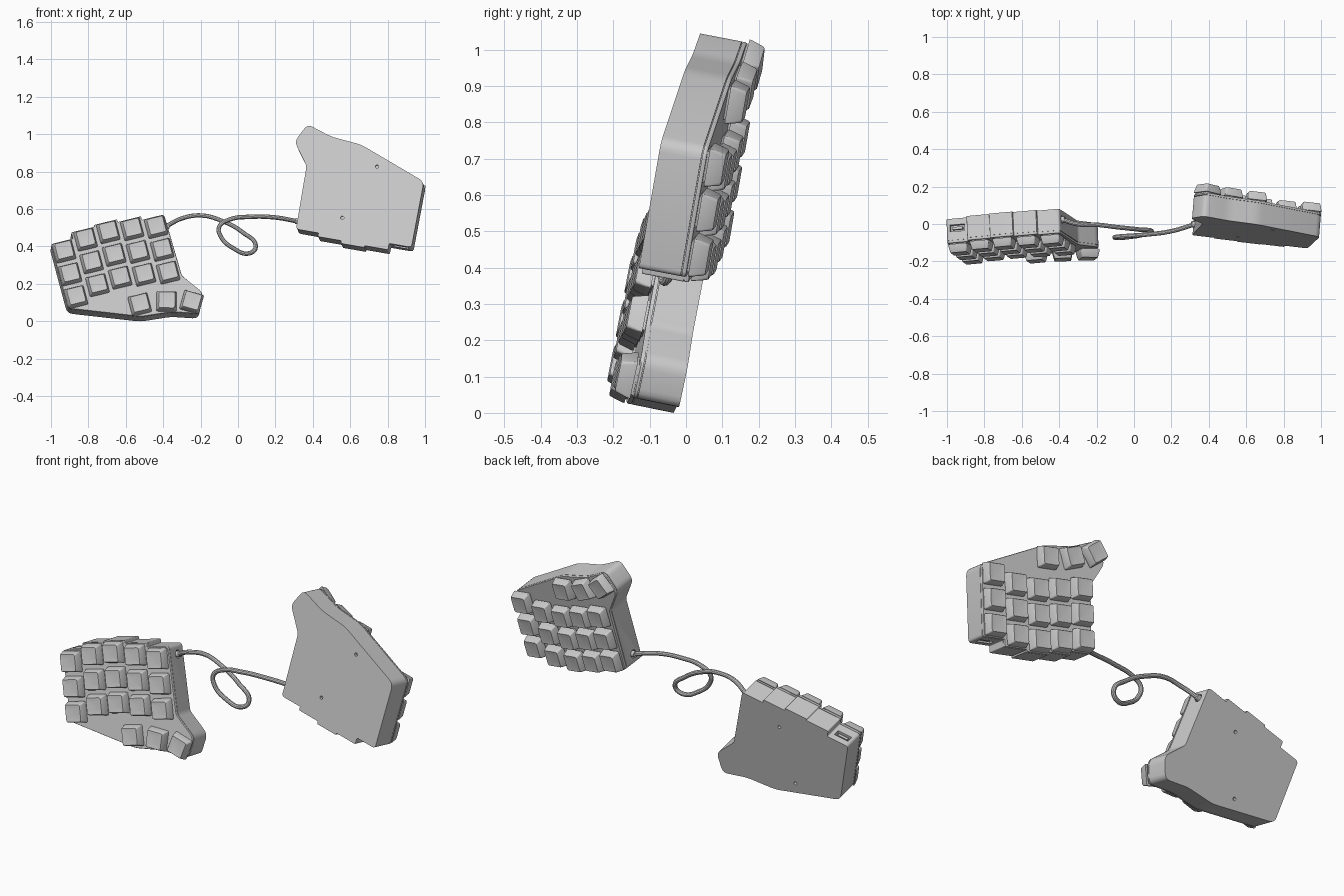
import bpy, bmesh
from math import radians, cos, sin
from mathutils import Matrix, Vector

if "Cube" in bpy.data.objects:
    bpy.data.objects.remove(bpy.data.objects["Cube"])

PITCH = 0.128
STAGGER = [-0.045, -0.01, 0.0, -0.015, -0.035]
THUMBS = [(0.065, -0.295, 0), (0.208, -0.314, -15), (0.338, -0.35, -30)]
JACK = Vector((0.315, 0.1, 0.05))
# case outline: u, v, corner setback
OUTLINE = [(-.314, .141, .018), (-.312, -.222, .03), (.058, -.361, .03), (.222, -.375, .03),
           (.362, -.42, .03), (.412, -.315, .03), (.324, -.196, .015), (.315, .151, .018),
           (.192, .151, .004), (.192, .171, .006), (.064, .171, .004), (.064, .186, .006),
           (-.064, .186, .004), (-.064, .176, .004), (-.192, .176, .006), (-.192, .141, .006)]


def rounded(points, steps=5):
    out = []
    for i, (x, y, d) in enumerate(points):
        p = Vector((x, y))
        a = Vector(points[i - 1][:2]) - p
        b = Vector(points[(i + 1) % len(points)][:2]) - p
        a, b = p + a.normalized() * d, p + b.normalized() * d
        for k in range(steps):
            t = k / (steps - 1)
            out.append(a * (1 - t) ** 2 + p * 2 * t * (1 - t) + b * t * t)
    return out


def square(h, r):
    return rounded([(-h, -h, r), (h, -h, r), (h, h, r), (-h, h, r)], 4)


def loft(bm, rings, m=Matrix()):
    """Closed solid through (outline, height) rings."""
    loops = [[bm.verts.new(m @ Vector((p.x, p.y, n))) for p in ring] for ring, n in rings]
    for lo, hi in zip(loops, loops[1:]):
        for i in range(len(lo)):
            j = (i + 1) % len(lo)
            bm.faces.new((lo[i], lo[j], hi[j], hi[i]))
    bm.faces.new(loops[0][::-1])
    bm.faces.new(loops[-1])


def box(bm, centre, size):
    bmesh.ops.create_cube(bm, size=1, matrix=Matrix.Translation(centre) @ Matrix.Diagonal((*size, 1)))


def cylinder(bm, m, r, depth):
    bmesh.ops.create_cone(bm, cap_ends=True, segments=20, radius1=r, radius2=r, depth=depth, matrix=m)


def finish(bm, name, m):
    bm.transform(m)
    bmesh.ops.recalc_face_normals(bm, faces=bm.faces[:])
    mesh = bpy.data.meshes.new(name)
    bm.to_mesh(mesh)
    bm.free()
    ob = bpy.data.objects.new(name, mesh)
    bpy.context.collection.objects.link(ob)
    return ob


def scaled(ring, s):
    return [p * s for p in ring]


def build_half(side, m):
    ring = rounded(OUTLINE)
    # case body with a recessed seam
    bm = bmesh.new()
    loft(bm, [(ring, 0), (ring, .117), (scaled(ring, .985), .117), (scaled(ring, .985), .1195)])
    body = finish(bm, side + "_case_body", m)

    # cut the port, the cable jack and the screw holes
    bm = bmesh.new()
    box(bm, (-.253, .141, .052), (.08, .05, .036))
    along_u = Matrix.Translation(JACK) @ Matrix.Rotation(radians(90), 4, 'Y')
    cylinder(bm, along_u, .021, .04)
    for u, v in [(-.049, -.259), (.082, .047)]:
        cylinder(bm, Matrix.Translation((u, v, 0)), .009, .03)
    cutter = finish(bm, side + "_cutter", m)
    cutter.hide_render = True
    mod = body.modifiers.new("openings", 'BOOLEAN')
    mod.operation = 'DIFFERENCE'
    mod.solver = 'EXACT'
    mod.object = cutter
    deps = bpy.context.evaluated_depsgraph_get()
    cut = bpy.data.meshes.new_from_object(body.evaluated_get(deps))
    body.modifiers.clear()
    body.data = cut
    bpy.data.objects.remove(cutter)

    # port connector and cable plug
    bm = bmesh.new()
    box(bm, (-.253, .126, .052), (.056, .02, .014))
    finish(bm, side + "_port_connector", m)
    bm = bmesh.new()
    cylinder(bm, along_u, .016, .034)
    finish(bm, side + "_cable_plug", m)

    # top plate with softened rim
    bm = bmesh.new()
    loft(bm, [(ring, .1195), (ring, .127), (scaled(ring, .993), .131)])
    finish(bm, side + "_top_plate", m)

    # switches and keycaps
    spots = [((c - 2) * PITCH, STAGGER[c] + r * PITCH, 0) for c in range(5) for r in (-1, 0, 1)]
    caps, switches = bmesh.new(), bmesh.new()
    for u, v, a in spots + THUMBS:
        k = Matrix.Translation((u, v, 0)) @ Matrix.Rotation(radians(a), 4, 'Z')
        loft(switches, [(square(.045, .004), .13), (square(.04, .004), .145)], k)
        loft(caps, [(square(.054, .008), .137), (square(.053, .008), .145), (square(.046, .01), .177),
                    (square(.043, .01), .182), (square(.025, .008), .180)], k)
    finish(switches, side + "_switches", m)
    finish(caps, side + "_keycaps", m)


def frame(origin, b, c, turn):
    """Plane y = b*x + c*z through origin, normal to the front, turned in-plane."""
    n = Vector((b, -1, c)).normalized()
    ex = Vector((1, b, 0)).normalized()
    up = n.cross(ex)
    m = Matrix((ex, up, n)).transposed().to_4x4()
    return Matrix.Translation(origin) @ m @ Matrix.Rotation(radians(turn), 4, 'Z')


# left half faces the front; right half is its mirror, seen from the back
left = frame((-.662, .031, .332), .04, .204, 14)
right = frame((.652, -.066, .59), -.084, .191, 170) @ Matrix.Diagonal((1, 1, -1, 1))
build_half("left", left)
build_half("right", right)

# looped cable between the halves
path = [left @ JACK, (-.29, .003, .556), (-.19, 0, .57), (-.09, -.012, .545), (.03, -.025, .48),
        (.1, -.035, .405), (.065, -.05, .368), (-.02, -.065, .395), (-.088, -.07, .46),
        (-.095, -.065, .51), (-.04, -.06, .548), (.07, -.052, .563), (.2, -.035, .56), right @ JACK]
curve = bpy.data.curves.new("cable", 'CURVE')
curve.dimensions = '3D'
curve.bevel_depth = .012
curve.bevel_resolution = 3
curve.use_fill_caps = True
spline = curve.splines.new('BEZIER')
spline.bezier_points.add(len(path) - 1)
for bp, p in zip(spline.bezier_points, path):
    bp.co = p
    bp.handle_left_type = bp.handle_right_type = 'AUTO'
cable = bpy.data.objects.new("cable", curve)
bpy.context.collection.objects.link(cable)
bpy.context.view_layer.objects.active = cable
cable.select_set(True)
bpy.ops.object.convert(target='MESH')

# smooth shading, then settle on the ground and centre
objects = list(bpy.context.collection.objects)
for ob in objects:
    ob.select_set(True)
bpy.ops.object.shade_smooth_by_angle(angle=radians(30))
verts = [v.co for ob in objects for v in ob.data.vertices]
lo = Vector([min(v[i] for v in verts) for i in range(3)])
hi = Vector([max(v[i] for v in verts) for i in range(3)])
shift = Vector((-(lo.x + hi.x) / 2, -(lo.y + hi.y) / 2, -lo.z))
for ob in objects:
    ob.data.transform(Matrix.Translation(shift))
